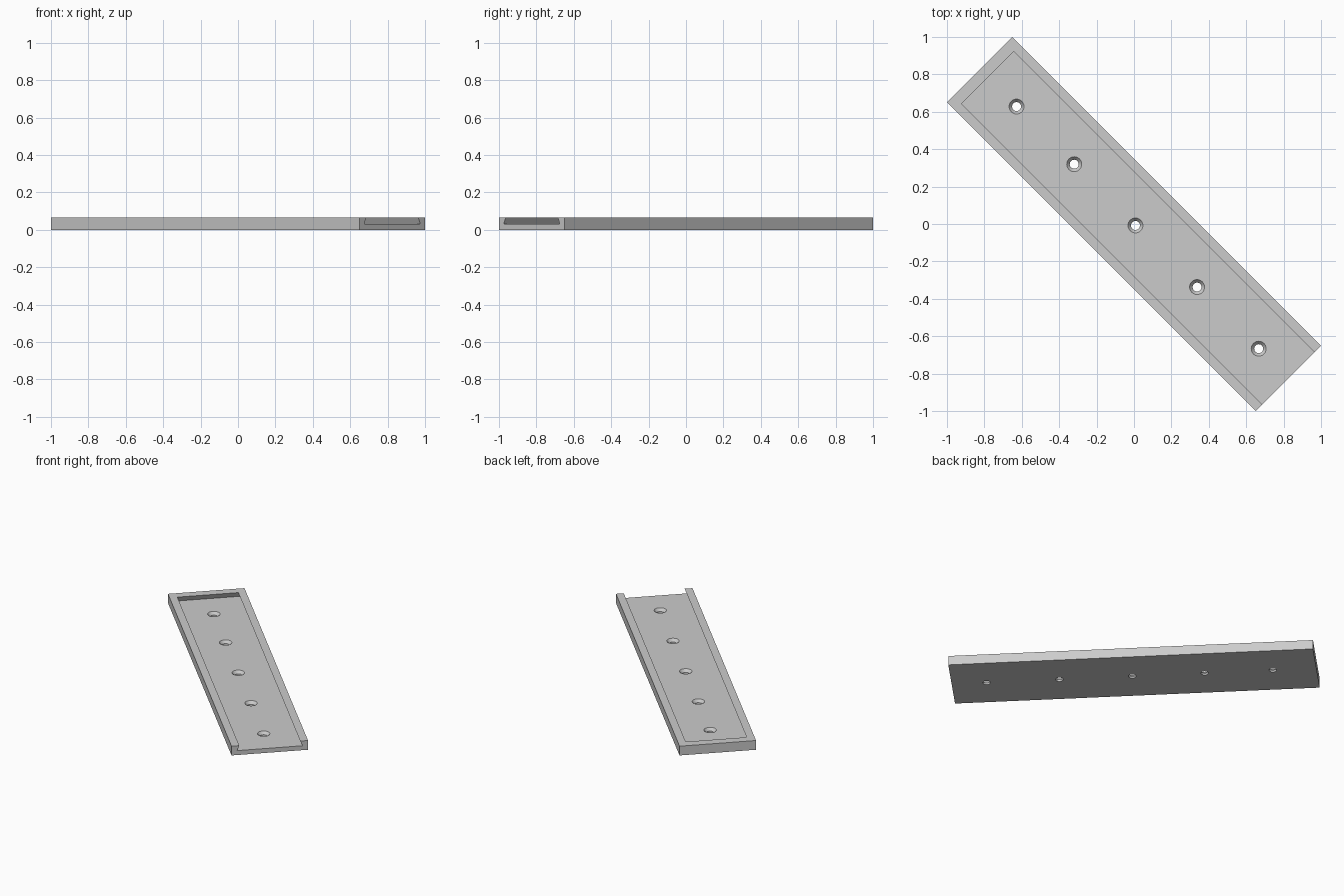
import bpy, bmesh, math
from mathutils import Matrix

cube = bpy.data.objects.get("Cube")
if cube:
    bpy.data.objects.remove(cube, do_unlink=True)

LENGTH, WIDTH, HEIGHT = 2.333, 0.495, 0.065
FLOOR = 0.031
DIAGONAL = Matrix.Rotation(math.radians(-45), 4, 'Z')

grey = bpy.data.materials.new("light grey")
grey.use_nodes = True
grey.diffuse_color = (0.6, 0.6, 0.6, 1)
grey.node_tree.nodes["Principled BSDF"].inputs["Base Color"].default_value = grey.diffuse_color


def loft(name, rings):
    """Solid through a stack of rings, capped at both ends."""
    bm = bmesh.new()
    loops = [[bm.verts.new(p) for p in ring] for ring in rings]
    for low, high in zip(loops, loops[1:]):
        for i in range(len(low)):
            j = (i + 1) % len(low)
            bm.faces.new((low[i], low[j], high[j], high[i]))
    bm.faces.new(loops[0][::-1])
    bm.faces.new(loops[-1])
    bmesh.ops.recalc_face_normals(bm, faces=bm.faces)
    bm.transform(DIAGONAL)
    mesh = bpy.data.meshes.new(name)
    bm.to_mesh(mesh)
    bm.free()
    mesh.materials.append(grey)
    obj = bpy.data.objects.new(name, mesh)
    bpy.context.collection.objects.link(obj)
    return obj


def rectangle(x0, x1, half, z):
    return [(x0, -half, z), (x1, -half, z), (x1, half, z), (x0, half, z)]


def circle(x, radius, z, sides=32):
    angles = [math.tau * i / sides for i in range(sides)]
    return [(x + radius * math.cos(a), radius * math.sin(a), z) for a in angles]


def cut(target, cutter):
    cutter.hide_render = True
    mod = target.modifiers.new(cutter.name, 'BOOLEAN')
    mod.operation, mod.solver, mod.object = 'DIFFERENCE', 'EXACT', cutter
    bpy.ops.object.select_all(action='DESELECT')
    bpy.context.view_layer.objects.active = target
    target.select_set(True)
    bpy.ops.object.modifier_apply(modifier=mod.name)
    bpy.data.objects.remove(cutter, do_unlink=True)


# Plate
plate = loft("mounting_plate", [rectangle(-LENGTH / 2, LENGTH / 2, WIDTH / 2, z)
                                for z in (0, HEIGHT)])

# Undercut channel, closed at one end and open at the other
cut(plate, loft("channel_cutter", [rectangle(-1.122, 1.3, 0.212, FLOOR),
                                   rectangle(-1.092, 1.3, 0.182, 0.1)]))

# Countersunk screw holes along the channel
profile = [(0.024, -0.02), (0.024, 0.012), (0.04, FLOOR), (0.04, 0.05)]
for x in (-0.888, -0.452, 0.011, 0.477, 0.943):
    cut(plate, loft("hole_cutter", [circle(x, r, z) for r, z in profile]))

bpy.ops.object.shade_smooth_by_angle(angle=math.radians(30))
